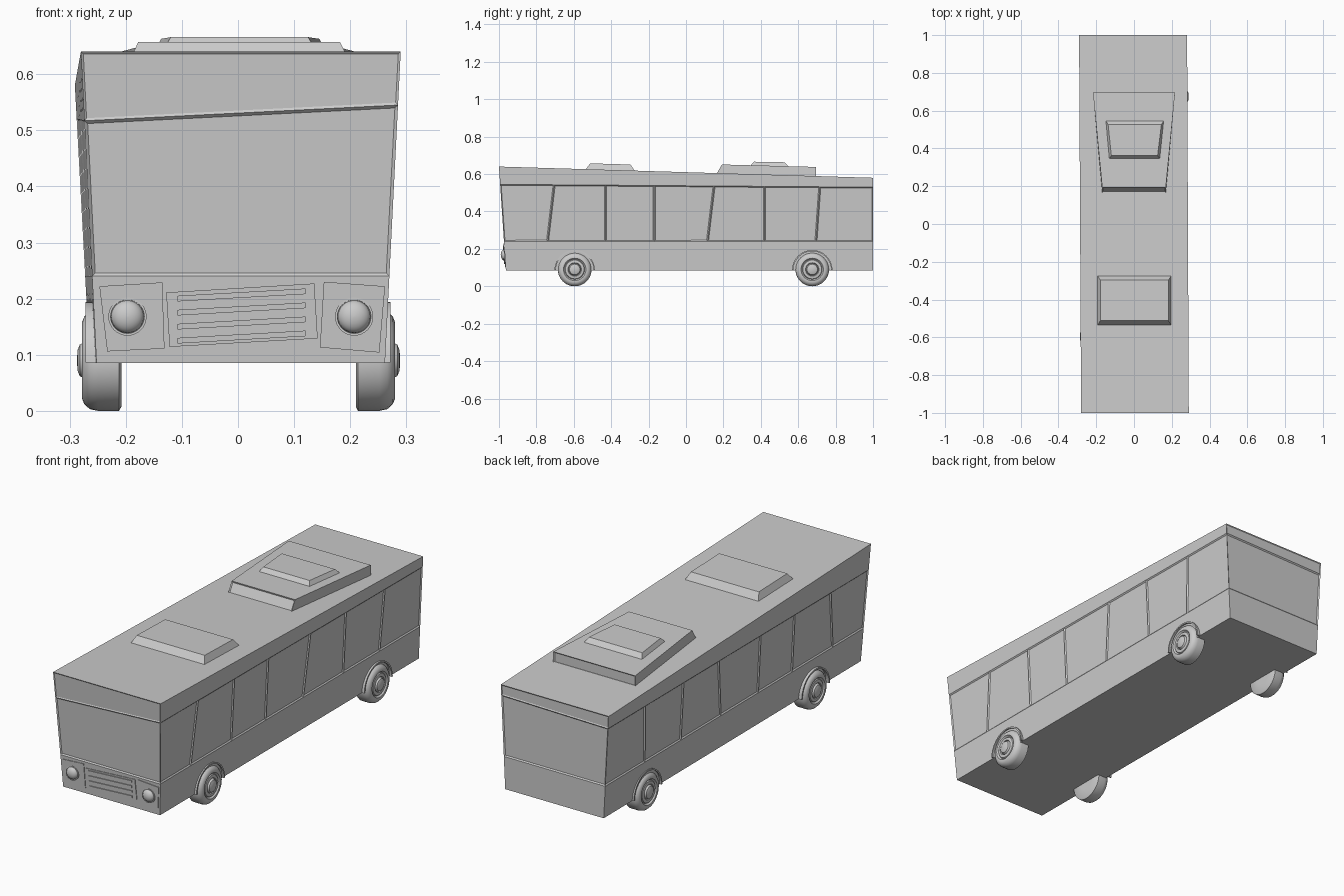
import bpy, bmesh, math

if "Cube" in bpy.data.objects:
    bpy.data.objects.remove(bpy.data.objects["Cube"])


def finish(name, bm, smooth=False):
    bmesh.ops.recalc_face_normals(bm, faces=bm.faces[:])
    mesh = bpy.data.meshes.new(name)
    bm.to_mesh(mesh)
    bm.free()
    ob = bpy.data.objects.new(name, mesh)
    bpy.context.collection.objects.link(ob)
    if smooth:
        bpy.ops.object.select_all(action='DESELECT')
        ob.select_set(True)
        bpy.context.view_layer.objects.active = ob
        bpy.ops.object.shade_smooth_by_angle(angle=math.radians(35))
    return ob


def inset(bm, faces, thick, depth):
    bmesh.ops.recalc_face_normals(bm, faces=bm.faces[:])
    bmesh.ops.inset_individual(bm, faces=faces, thickness=thick, depth=depth)


def prism(name, low, high, inset_sides=()):
    """Solid between two matching outlines, with optional inset side faces."""
    bm = bmesh.new()
    a = [bm.verts.new(p) for p in low]
    b = [bm.verts.new(p) for p in high]
    n = len(a)
    sides = [bm.faces.new((a[i], a[(i + 1) % n], b[(i + 1) % n], b[i])) for i in range(n)]
    bm.faces.new(a)
    bm.faces.new(b)
    if inset_sides:
        inset(bm, [sides[i] for i in inset_sides], 0.007, -0.005)
    return finish(name, bm)


def lathe(name, profile, origin, axis, segments=32):
    """Spin (offset, radius) points around the x or y axis."""
    bm = bmesh.new()
    rings = []
    for d, r in profile:
        ring = []
        for k in range(segments):
            t = 2 * math.pi * k / segments
            c, s = r * math.cos(t), r * math.sin(t)
            off = (d, c, s) if axis == 'x' else (c, d, s)
            ring.append(bm.verts.new([o + v for o, v in zip(origin, off)]))
        rings.append(ring)
    for p, q in zip(rings, rings[1:]):
        for k in range(segments):
            j = (k + 1) % segments
            bm.faces.new((p[k], p[j], q[j], q[k]))
    bm.faces.new(rings[0])
    bm.faces.new(rings[-1])
    return finish(name, bm, True)


def lerp(a, b, t):
    return a + (b - a) * t


FLOOR, BELT = 0.085, 0.24


def front_y(z):
    return lerp(-0.963, -1.0, (z - FLOOR) / 0.555)


def roof_z(y):
    return lerp(0.64, 0.58, (y + 1) / 2)


# Bus body: four stacked rings, split along the sides at the window pillars
pillars = [(-0.74, -0.705), (-0.43, -0.43), (-0.17, -0.17),
           (0.115, 0.15), (0.42, 0.42), (0.695, 0.715)]


def shell_point(right, y, z):
    """y None/'f' ends are resolved by the caller; walls lean outwards."""
    h, t = (z - FLOOR) / 0.555, (y + 1) / 2
    if right:
        return (lerp(lerp(0.262, 0.29, h), lerp(0.258, 0.284, h), t), y, z)
    return (lerp(lerp(-0.252, -0.28, h), lerp(-0.264, -0.294, h), t), y, z)


def column(right, i, level):
    if level == 0:
        z = FLOOR
    elif level == 1:
        z = BELT
    if 0 < i < 7:
        y = lerp(pillars[i - 1][0], pillars[i - 1][1], max(0, level - 1) / 1)
        if level == 3:
            y = pillars[i - 1][1]
    else:
        y = -1.0 if i == 0 else 1.0
    y = max(-1.0, min(1.0, y)) if level < 2 else (pillars[i - 1][1] if 0 < i < 7 else y)
    if level == 2:
        z = lerp(0.545, 0.53, (y + 1) / 2) if right else lerp(0.517, 0.52, (y + 1) / 2)
    elif level == 3:
        z = roof_z(y)
    if i == 0:
        y = front_y(z)
    return shell_point(right, y, z)


bm = bmesh.new()
rings = []
for level in range(4):
    pts = [column(True, i, level) for i in range(8)]
    pts += [column(False, i, level) for i in reversed(range(8))]
    rings.append([bm.verts.new(p) for p in pts])
rows = []
for lo, hi in zip(rings, rings[1:]):
    rows.append([bm.faces.new((lo[i], lo[(i + 1) % 16], hi[(i + 1) % 16], hi[i])) for i in range(16)])
bm.faces.new(rings[0])
bm.faces.new(rings[-1])
inset(bm, rows[1], 0.008, -0.005)                    # recessed windows
inset(bm, [rows[2][7], rows[2][15]], 0.006, -0.003)  # front and rear sign panels
finish("bus_body", bm)


# Front panels, grille slats and headlights
def front_plate(name, outline, out, back=0.006):
    prism(name, [(x, front_y(z) + back, z) for x, z in outline],
          [(x, front_y(z) - out, z) for x, z in outline])


front_plate("headlight_panel_left", [(-0.247, 0.222), (-0.135, 0.229), (-0.131, 0.111), (-0.233, 0.106)], 0.003)
front_plate("headlight_panel_right", [(0.153, 0.23), (0.262, 0.222), (0.252, 0.104), (0.146, 0.113)], 0.003)
front_plate("grille_panel", [(-0.128, 0.211), (0.136, 0.227), (0.142, 0.129), (-0.122, 0.114)], 0.003)
for i in range(4):
    z = 0.195 - 0.025 * i
    front_plate(f"grille_slat_{i + 1}", [(-0.108, z), (0.12, z + 0.013), (0.12, z + 0.023), (-0.108, z + 0.01)], 0.007)

for side, x in (("left", -0.197), ("right", 0.207)):
    o = (x, front_y(0.168), 0.168)
    lathe(f"headlight_ring_{side}", [(0.004, 0.034), (-0.007, 0.034), (-0.007, 0.03), (0, 0.029)], o, 'y')
    dome = [(0.0, 0.03)] + [(-0.003 - 0.019 * math.sin(a), max(0.0005, 0.029 * math.cos(a)))
                            for a in [math.pi / 2 * k / 7 for k in range(8)]]
    lathe(f"headlight_{side}", dome, o, 'y')

# Wheels and wheel arches
tyre = [(0.208, 0.04), (0.208, 0.083), (0.212, 0.09), (0.25, 0.09), (0.264, 0.087), (0.274, 0.078),
        (0.278, 0.068), (0.278, 0.06), (0.272, 0.056), (0.270, 0.053), (0.275, 0.05), (0.277, 0.036),
        (0.272, 0.033), (0.282, 0.028), (0.286, 0.018), (0.287, 0.001)]
for end, y in (("front", -0.595), ("rear", 0.675)):
    for side, s, shift in (("left", -1, 0), ("right", 1, 0.002)):
        lathe(f"{end}_wheel_{side}", [(s * d + shift, r) for d, r in tyre], (0, y, 0.09), 'x', 40)
        bm = bmesh.new()
        loops = []
        for k in range(21):
            a = math.pi * k / 20
            loops.append([bm.verts.new((s * x, y + r * math.cos(a), 0.086 + r * math.sin(a)))
                          for x, r in ((0.2, 0.101), (0.272, 0.101), (0.272, 0.108), (0.2, 0.108))])
        for p, q in zip(loops, loops[1:]):
            for j in range(4):
                bm.faces.new((p[j], p[(j + 1) % 4], q[(j + 1) % 4], q[j]))
        bm.faces.new(loops[0])
        bm.faces.new(loops[-1])
        finish(f"{end}_wheel_arch_{side}", bm, True)


# Roof units: front hatch, rear air unit and its raised cover
def quad(front, back, zf, zb):
    (x0, x1, yf), (x2, x3, yb) = front, back
    return [(x0, yf, zf), (x1, yf, zf), (x3, yb, zb), (x2, yb, zb)]


prism("front_roof_hatch",
      quad((-0.195, 0.2, -0.54), (-0.195, 0.2, -0.27), 0.62, 0.612),
      quad((-0.178, 0.182, -0.512), (-0.178, 0.182, -0.297), 0.657, 0.651))
prism("rear_roof_unit",
      quad((-0.168, 0.168, 0.163), (-0.217, 0.217, 0.695), 0.6, 0.585),
      quad((-0.168, 0.168, 0.192), (-0.217, 0.217, 0.695), 0.651, 0.638), (0, 2))
prism("rear_roof_cover",
      quad((-0.132, 0.137, 0.345), (-0.15, 0.158, 0.548), 0.645, 0.64),
      quad((-0.12, 0.125, 0.363), (-0.137, 0.145, 0.527), 0.666, 0.663))
